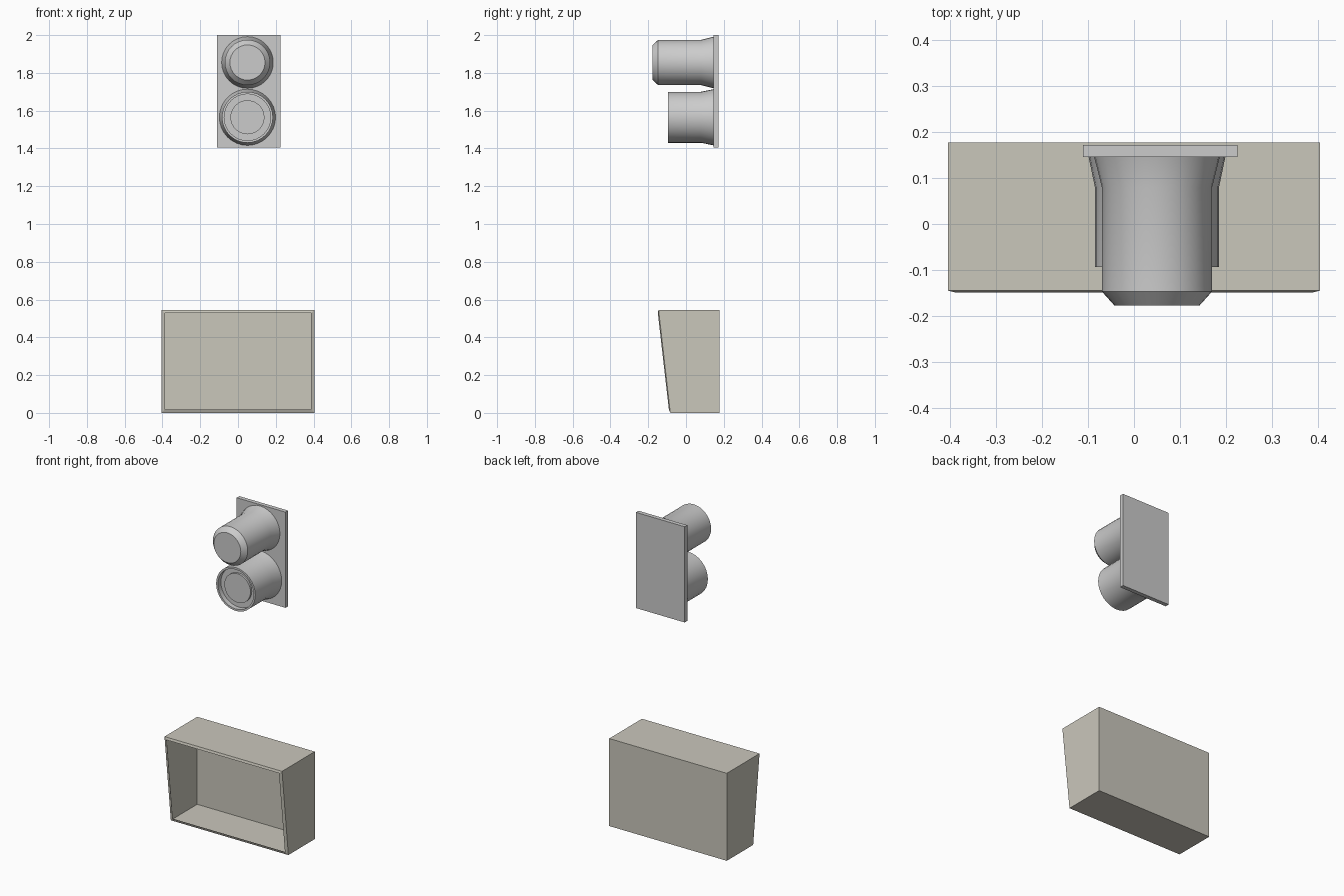
import bpy, bmesh, math

if "Cube" in bpy.data.objects:
    bpy.data.objects.remove(bpy.data.objects["Cube"])


def make_object(name, bm, smooth=False):
    mesh = bpy.data.meshes.new(name)
    bm.to_mesh(mesh)
    bm.free()
    obj = bpy.data.objects.new(name, mesh)
    bpy.context.collection.objects.link(obj)
    if smooth:
        bpy.ops.object.select_all(action='DESELECT')
        obj.select_set(True)
        bpy.context.view_layer.objects.active = obj
        bpy.ops.object.shade_smooth_by_angle(angle=math.radians(30))
    return obj


def revolve(name, x, z, profile, sides=32):
    """Turn (radius, y) points, listed back to front, about a y axis; cap the last ring."""
    bm = bmesh.new()
    rings = [[bm.verts.new((x + r * math.cos(2 * math.pi * i / sides), y,
                            z + r * math.sin(2 * math.pi * i / sides)))
              for i in range(sides)] for r, y in profile]
    for a, b in zip(rings, rings[1:]):
        for i in range(sides):
            j = (i + 1) % sides
            bm.faces.new((a[i], a[j], b[j], b[i]))
    bm.faces.new(rings[-1])
    return make_object(name, bm, smooth=True)


# Rear mounting plate
bm = bmesh.new()
bmesh.ops.create_cube(bm, size=1)
for v in bm.verts:
    v.co = (0.057 + v.co.x * 0.336, 0.159 + v.co.y * 0.026, 1.702 + v.co.z * 0.596)
make_object("mounting_plate", bm)

# Upper barrel with chamfered solid nose
revolve("upper_barrel", 0.05, 1.855,
        [(0.137, 0.147), (0.12, 0.08), (0.12, -0.147), (0.093, -0.177)])

# Lower barrel with a recessed front and a round lens inside
revolve("lower_barrel", 0.05, 1.565,
        [(0.149, 0.147), (0.135, 0.08), (0.135, -0.094), (0.123, -0.094),
         (0.123, -0.064), (0.09, -0.064), (0.09, -0.077)])

# Open tray with a sloping front
LOW, HIGH, W, BACK = 0.003, 0.545, 0.405, 0.177
corners = [(-W, LOW), (W, LOW), (W, HIGH), (-W, HIGH)]


def front_y(z):
    return -0.083 - 0.062 * (z - LOW) / (HIGH - LOW)


bm = bmesh.new()
LOW0 = 0.0
outer = [bm.verts.new((x, front_y(z), LOW0 if z == LOW else z)) for x, z in corners]
back = [bm.verts.new((x, BACK, LOW0 if z == LOW else z)) for x, z in corners]
# Narrow raised lip around the opening
lip = []
for x, z in corners:
    lx = x - math.copysign(0.018, x)
    lz = z + (0.015 if z == LOW else -0.015)
    lip.append(bm.verts.new((lx, front_y(lz) - 0.006, lz)))
for i in range(4):
    j = (i + 1) % 4
    bm.faces.new((outer[i], back[i], back[j], outer[j]))
    bm.faces.new((outer[i], outer[j], lip[j], lip[i]))
bm.faces.new(back[::-1])
tray = make_object("tray_box", bm)

mat = bpy.data.materials.new("taupe")
mat.diffuse_color = (0.59, 0.57, 0.50, 1)
mat.use_nodes = True
mat.node_tree.nodes["Principled BSDF"].inputs["Base Color"].default_value = mat.diffuse_color
tray.data.materials.append(mat)
